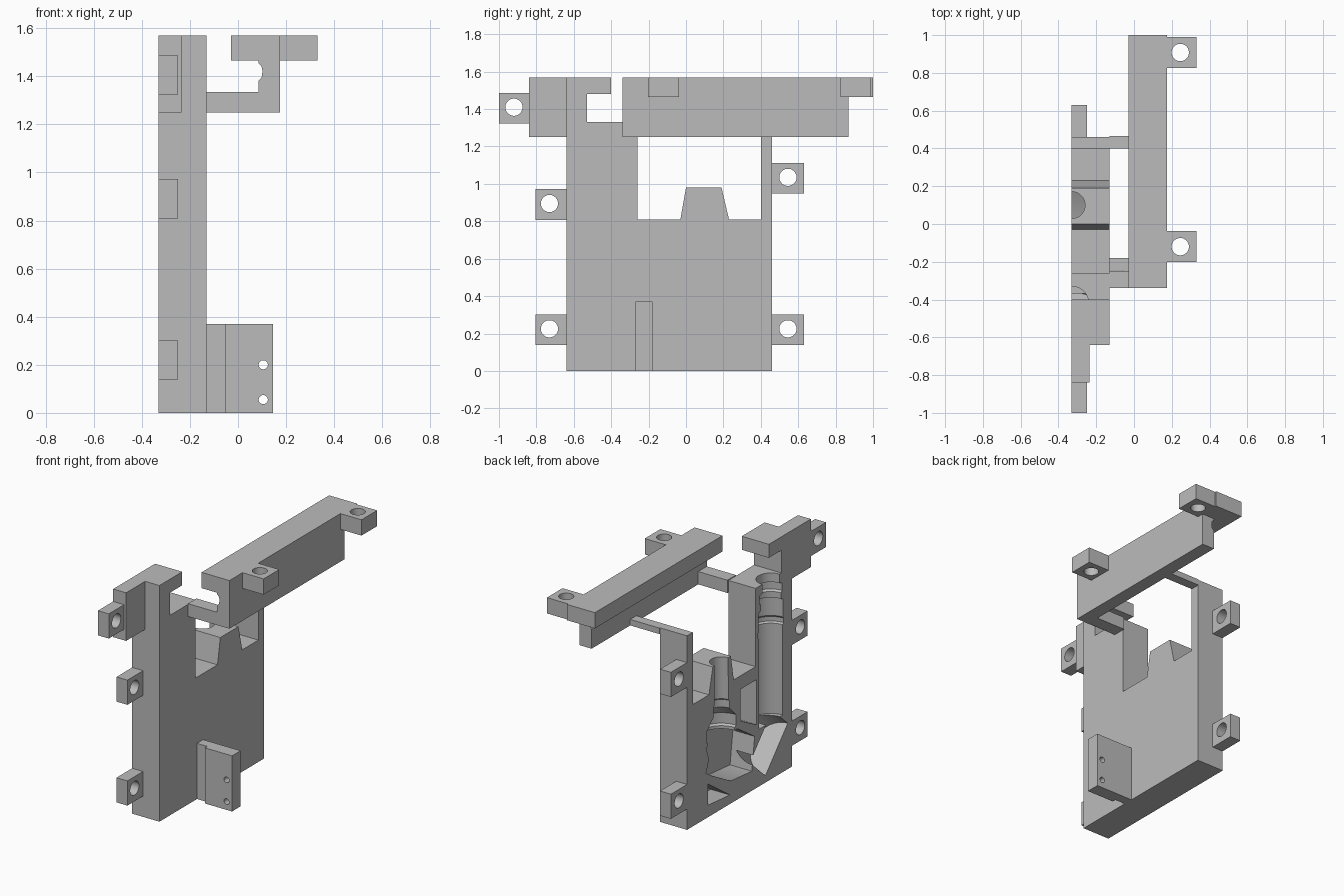
import bpy, bmesh, math
from mathutils import Vector, Matrix

cube = bpy.data.objects.get("Cube")
if cube:
    bpy.data.objects.remove(cube)

grey = bpy.data.materials.new("plain_grey")
grey.use_nodes = True
COLOUR = (0.5, 0.5, 0.5, 1)
grey.diffuse_color = COLOUR
grey.node_tree.nodes["Principled BSDF"].inputs["Base Color"].default_value = COLOUR


def finish(name, bm):
    bmesh.ops.recalc_face_normals(bm, faces=bm.faces)
    mesh = bpy.data.meshes.new(name)
    bm.to_mesh(mesh)
    bm.free()
    mesh.materials.append(grey)
    obj = bpy.data.objects.new(name, mesh)
    bpy.context.collection.objects.link(obj)
    return obj


def extrude(name, points, offset):
    """Prism from a flat outline and an extrusion vector."""
    bm = bmesh.new()
    face = bm.faces.new([bm.verts.new(p) for p in points])
    new = bmesh.ops.extrude_face_region(bm, geom=[face])["geom"]
    moved = [v for v in new if isinstance(v, bmesh.types.BMVert)]
    bmesh.ops.translate(bm, verts=moved, vec=offset)
    return finish(name, bm)


def side_prism(name, outline, x0, x1):
    return extrude(name, [(x0, y, z) for y, z in outline], (x1 - x0, 0, 0))


def box(name, x0, x1, y0, y1, z0, z1):
    return side_prism(name, [(y0, z0), (y1, z0), (y1, z1), (y0, z1)], x0, x1)


def turned(name, origin, axis, profile, sides=40):
    """Solid of revolution: profile holds (distance along axis, radius)."""
    bm = bmesh.new()
    rings = []
    for d, r in profile:
        rings.append([bm.verts.new((r * math.cos(a), r * math.sin(a), d))
                      for a in (2 * math.pi * (i + 0.5) / sides for i in range(sides))])
    for low, high in zip(rings, rings[1:]):
        for i in range(sides):
            j = (i + 1) % sides
            bm.faces.new((low[i], low[j], high[j], high[i]))
    bm.faces.new(rings[0])
    bm.faces.new(rings[-1])
    turn = Vector((0, 0, 1)).rotation_difference(Vector(axis)).to_matrix().to_4x4()
    bm.transform(Matrix.Translation(origin) @ turn)
    return finish(name, bm)


def cut(obj, *cutters):
    """Subtract each cutter in turn and throw it away."""
    for cutter in cutters:
        mod = obj.modifiers.new("cut", "BOOLEAN")
        mod.operation = "DIFFERENCE"
        mod.solver = "EXACT"
        mod.object = cutter
        bpy.context.view_layer.update()
        graph = bpy.context.evaluated_depsgraph_get()
        mesh = bpy.data.meshes.new_from_object(obj.evaluated_get(graph))
        obj.modifiers.clear()
        obj.data = mesh
        bpy.data.objects.remove(cutter)


def smooth(obj):
    bpy.ops.object.select_all(action="DESELECT")
    obj.select_set(True)
    bpy.context.view_layer.objects.active = obj
    bpy.ops.object.shade_smooth_by_angle(angle=math.radians(25))


BACK, FACE = -0.33, -0.13

# Main plate with window, raised tooth and hooked column
plate = side_prism("main_plate", [
    (-.64, 0), (.46, 0), (.46, 1.29), (.40, 1.29), (.40, .81), (.23, .81),
    (.19, .98), (0, .98), (-.03, .81), (-.26, .81), (-.26, 1.33), (-.53, 1.33),
    (-.53, 1.48), (-.40, 1.48), (-.40, 1.57), (-.64, 1.57)], BACK, FACE)

# Channels and pockets sunk into the open side
UP = (0, 0, 1)
cut(plate,
    turned("long_channel", (BACK, -.42, 0), UP, [
        (.38, .125), (.98, .125), (.99, .135), (1.02, .135), (1.03, .128), (1.15, .128),
        (1.16, .105), (1.2, .105), (1.21, .12), (1.26, .12), (1.27, .09), (1.4, .09)]),
    turned("short_channel", (BACK, .1, 0), UP, [
        (.44, .14), (.49, .14), (.5, .155), (.57, .155), (.64, .085), (.69, .085),
        (.7, .075), (1.05, .07)]),
    turned("slanted_channel", (BACK, -.48, .175), (0, .74, .67), [(0, .175), (.22, .175)]),
    side_prism("lower_pocket", [
        (.26, .47), (.23, .38), (.26, .30), (.2, .26), (0, .15), (-.22, .13),
        (-.25, .35), (-.07, .47)], BACK - .1, BACK + .16),
    side_prism("corner_pocket", [(.24, .22), (.24, .08), (.01, .06)], BACK - .1, BACK + .14),
    side_prism("middle_pocket", [(-.10, .51), (-.27, .42), (-.27, .72), (-.10, .72)],
               BACK - .1, BACK + .15))
smooth(plate)

# Side block at the top of the column
box("column_block", BACK, -.235, -.84, -.64, 1.25, 1.57)

# Screw tabs along the plate edges
for name, y0, y1, zc, yc in [
        ("upper_front_tab", -1, -.84, 1.405, -.92), ("middle_front_tab", -.805, -.64, .89, -.73),
        ("lower_front_tab", -.805, -.64, .22, -.73), ("upper_rear_tab", .46, .63, 1.03, .545),
        ("lower_rear_tab", .46, .63, .22, .545)]:
    tab = box(name, BACK, -.25, y0, y1, zc - .082, zc + .082)
    cut(tab, turned("hole", (-.5, yc, zc + .005), (1, 0, 0), [(0, .046), (.5, .046)], 32))
    smooth(tab)

# Top rail: flange, web with a groove, and two arms to the plate
box("rail_flange", -.03, .175, -.34, 1, 1.465, 1.57)
extrude("rail_web", [(x, -.34, z) for x, z in [
    (.085, 1.25), (.175, 1.25), (.175, 1.465), (.085, 1.465), (.085, 1.455),
    (.098, 1.44), (.102, 1.42), (.098, 1.395), (.085, 1.38)]], (0, 1.21, 0))
box("front_arm", FACE, .09, -.34, -.25, 1.25, 1.335)
box("rear_arm", FACE, .09, .40, .465, 1.25, 1.29)

# Rail screw tabs
for name, y in [("front_rail_tab", -.12), ("rear_rail_tab", .908)]:
    tab = box(name, .175, .33, y - .082, y + .082, 1.465, 1.57)
    cut(tab, turned("hole", (.245, y, 1.3), UP, [(0, .046), (.5, .046)], 32))
    smooth(tab)

# Foot bracket: thin neck and thicker drilled end
box("foot_neck", FACE, -.055, -.245, -.18, 0, .37)
foot = box("foot_end", -.055, .145, -.27, -.18, 0, .37)
for z in (.055, .2):
    cut(foot, turned("hole", (.105, -.5, z), (0, 1, 0), [(0, .019), (.5, .019)], 24))
smooth(foot)
